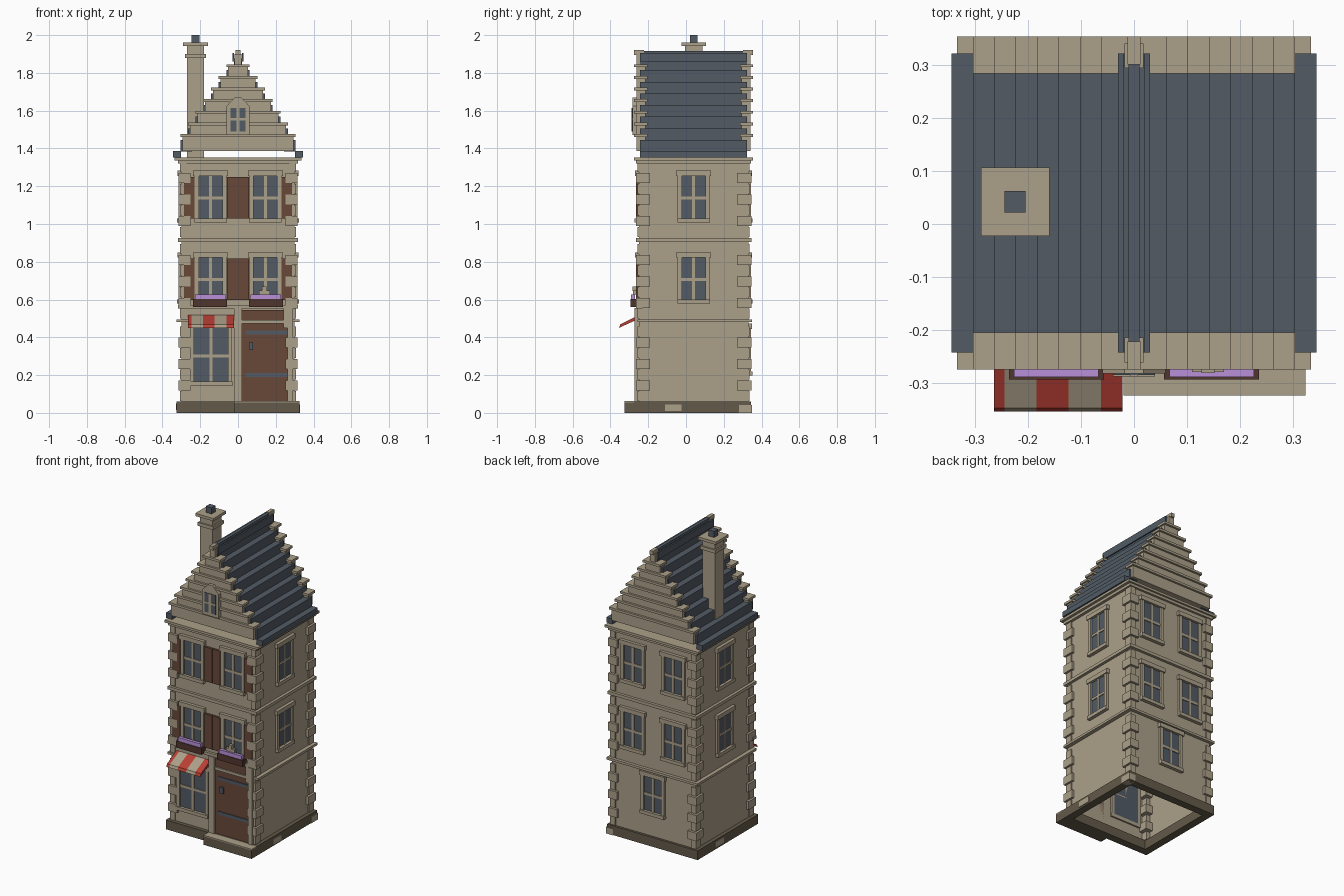
import bpy, bmesh
from mathutils import Vector

if "Cube" in bpy.data.objects:
    bpy.data.objects.remove(bpy.data.objects["Cube"], do_unlink=True)


def material(name, rgb):
    m = bpy.data.materials.new(name)
    m.use_nodes = True
    m.diffuse_color = (*rgb, 1)
    m.node_tree.nodes["Principled BSDF"].inputs["Base Color"].default_value = (*rgb, 1)
    return m


STONE = material("beige stone", (0.41, 0.35, 0.25))
SLATE = material("slate blue", (0.085, 0.105, 0.13))
WOOD = material("brown wood", (0.14, 0.065, 0.04))
DARKWOOD = material("dark wood", (0.08, 0.036, 0.026))
PLINTH = material("dark stone", (0.125, 0.102, 0.068))
LILAC = material("lilac", (0.48, 0.28, 0.70))
RED = material("awning red", (0.50, 0.05, 0.035))

HX, Y0, Y1 = 0.30, -0.25, 0.33      # wall planes
YC = (Y0 + Y1) / 2


def finish(name, bm, mat):
    bmesh.ops.recalc_face_normals(bm, faces=bm.faces)
    me = bpy.data.meshes.new(name)
    bm.to_mesh(me)
    bm.free()
    me.materials.append(mat)
    ob = bpy.data.objects.new(name, me)
    bpy.context.collection.objects.link(ob)
    return ob


def add_box(bm, b):
    lo, hi = Vector(b[0::2]), Vector(b[1::2])
    vs = bmesh.ops.create_cube(bm, size=1)["verts"]
    for v in vs:
        v.co = Vector((lo + hi) / 2) + v.co * (hi - lo)


def part(name, mat, boxes):
    """One object from boxes given as x0, x1, y0, y1, z0, z1."""
    bm = bmesh.new()
    for b in boxes:
        add_box(bm, b)
    return finish(name, bm, mat)


def prism(name, mat, points, offset):
    bm = bmesh.new()
    face = bm.faces.new([bm.verts.new(p) for p in points])
    new = bmesh.ops.extrude_face_region(bm, geom=[face])["geom"]
    bmesh.ops.translate(bm, vec=offset, verts=[v for v in new if isinstance(v, bmesh.types.BMVert)])
    return finish(name, bm, mat)


def on_wall(side, u0, u1, d0, d1, z0, z1):
    """Box at u along a wall and d outward from it."""
    if side == "front":
        return (u0, u1, Y0 - d1, Y0 - d0, z0, z1)
    if side == "back":
        return (u0, u1, Y1 + d0, Y1 + d1, z0, z1)
    if side == "right":
        return (-HX - d1, -HX - d0, u0, u1, z0, z1)
    return (HX + d0, HX + d1, u0, u1, z0, z1)


def window(name, side, u, z0, z1, hw=0.062, bar=0.008, trim=True):
    def B(a, b, d, c, e):
        return on_wall(side, u + a, u + b, -0.01, d, c, e)
    part(name + "_glass", SLATE, [B(-hw, hw, 0.004, z0, z1)])
    zm = z0 + (z1 - z0) * 0.48
    boxes = [B(-bar, bar, 0.009, z0, z1), B(-hw, hw, 0.009, zm - bar, zm + bar)]
    for s in (-1, 1):
        a, b = sorted((s * hw, s * (hw + 0.022)))
        boxes.append(B(a, b, 0.014, z0, z1))
    if trim:
        boxes += [B(-hw - 0.03, hw + 0.03, 0.02, z1, z1 + 0.028),
                  B(-hw - 0.024, hw + 0.024, 0.022, z0 - 0.022, z0)]
    part(name + "_frame", STONE, boxes)


# Walls: a box open underneath
walls = part("walls", STONE, [(-HX, HX, Y0, Y1, 0.03, 1.34)])
bm = bmesh.new()
bm.from_mesh(walls.data)
bmesh.ops.delete(bm, geom=[f for f in bm.faces if f.normal.z < -0.5], context="FACES")
bm.to_mesh(walls.data)
bm.free()

# Plinth ring, stray pale stones and doorstep
BX, BY0, BY1, T = 0.325, -0.275, 0.345, 0.05
part("plinth", PLINTH, [(-BX, BX, BY0, BY0 + T, 0, 0.06), (-BX, BX, BY1 - T, BY1, 0, 0.06),
                        (-BX, -BX + T, BY0 + T, BY1 - T, 0, 0.06),
                        (BX - T, BX, BY0 + T, BY1 - T, 0, 0.06)])
part("plinth_stones", STONE, [(0.3, BX + 0.004, -0.11, -0.025, 0.01, 0.045),
                              (0.28, BX + 0.004, 0.28, BY1 + 0.004, 0, 0.042),
                              (-BX - 0.004, -0.3, 0.08, 0.17, 0.015, 0.05)])
part("doorstep", PLINTH, [(-0.02, BX, -0.325, BY0, 0, 0.055)])
part("doorstep_slab", STONE, [(-0.02, BX, -0.325, BY0, 0.055, 0.062)])

# String courses and cornice
part("string_courses", STONE, [
    (-0.318, 0.318, Y0 - 0.016, Y1 + 0.018, 0.905, 0.925),
    (-0.325, 0.325, Y0 - 0.008, Y1 + 0.02, 0.48, 0.495),
    (-0.318, 0.318, Y0 - 0.016, Y0 + 0.02, 0.553, 0.572)])
part("cornice", STONE, [(-0.335, 0.335, -0.275, 0.355, 1.337, 1.352),
                        (-0.318, 0.318, Y0 - 0.014, Y1 + 0.014, 1.32, 1.337)])

# Corner quoins, alternately long and short
quoins = []
for base in (0.06, 0.497, 0.93):
    for k in range(7):
        out, inn = ((0.007, 0.04), (0.016, 0.06))[k % 2]
        z = base + k * 0.057
        for s in (-1, 1):
            xa, xb = sorted((s * (HX + out), s * (HX - inn + 0.012)))
            quoins.append((xa, xb, Y0 - out, Y0 + inn, z + 0.002, z + 0.055))
            quoins.append((xa, xb, Y1 - inn, Y1 + out, z + 0.002, z + 0.055))
part("quoins", STONE, quoins)

# Windows of the two upper storeys, with shutters on the front
for storey, z0, z1 in (("middle", 0.6, 0.822), ("upper", 1.03, 1.255)):
    for side in ("front", "back"):
        for label, u in (("right", -0.145), ("left", 0.145)):
            window(f"{storey}_{side}_{label}_window", side, u, z0, z1)
    for side in ("left", "right"):
        window(f"{storey}_{side}_window", side, YC, z0, z1)
    part(storey + "_shutters", WOOD, [on_wall("front", a, b, 0, 0.014, z0 - 0.002, z1 - 0.005)
         for a, b in ((-0.285, -0.23), (-0.057, -0.001), (0.001, 0.057), (0.23, 0.285))])
window("ground_back_window", "back", 0, 0.22, 0.445)
window("shop_window", "front", -0.143, 0.165, 0.45, hw=0.09)

# Flower boxes and a small sitting cat
for label, u in (("right", -0.147), ("left", 0.147)):
    part(label + "_flower_box", DARKWOOD, [(u - 0.09, u + 0.09, -0.294, Y0, 0.56, 0.602)])
    part(label + "_flowers", LILAC, [(u - 0.08, u + 0.08, -0.29, Y0 - 0.02, 0.6, 0.627)])
part("cat", STONE, [(0.11, 0.17, -0.28, -0.262, 0.627, 0.648),
                    (0.128, 0.152, -0.282, -0.262, 0.645, 0.67)])

# Striped awning
edges = (-0.265, -0.245, -0.185, -0.124, -0.062, -0.022)
for i, (a, b) in enumerate(zip(edges, edges[1:])):
    yz = ((-0.25, 0.517), (-0.348, 0.468), (-0.355, 0.45), (-0.25, 0.498))
    prism(f"awning_stripe_{i + 1}", STONE if i % 2 else RED, [(a, y, z) for y, z in yz], (b - a, 0, 0))

# Door with surround and ironwork
part("door", WOOD, [on_wall("front", 0.02, 0.265, 0, 0.008, 0.06, 0.545)])
part("door_surround", STONE, [
    on_wall("front", -0.02, 0.02, 0, 0.022, 0.06, 0.555),
    on_wall("front", 0.262, 0.29, 0, 0.022, 0.06, 0.555),
    on_wall("front", 0.02, 0.262, 0, 0.016, 0.474, 0.492),
    on_wall("front", 0.24, 0.262, 0, 0.016, 0.45, 0.555)])
part("door_iron", SLATE, [
    on_wall("front", 0.04, 0.262, 0, 0.014, 0.415, 0.435),
    on_wall("front", 0.04, 0.262, 0, 0.014, 0.19, 0.21),
    on_wall("front", 0.058, 0.08, 0, 0.02, 0.333, 0.372)])

# Stepped roof shell with gutters and ridge
RUN, RISE, STEPS = 0.0405, 0.0615, 8
roof = []
for s in (-1, 1):
    for i in range(STEPS):
        w, top = 0.305 - RUN * i, 1.445 + RISE * i
        xa, xb = sorted((s * w, s * max(w - RUN - 0.02, 0)))
        roof.append((xa, xb, -0.243, 0.323, top - 0.0625, top))
    for a, b, z0, z1 in ((0.302, 0.345, 1.352, 1.386), (0.02, 0.03, 1.86, 1.905)):
        xa, xb = sorted((s * a, s * b))
        roof.append((xa, xb, -0.243, 0.323, z0, z1))
part("stepped_roof", SLATE, roof)
part("ridge", SLATE, [(-0.01, 0.01, -0.222, 0.302, 1.87, 1.915)])

# Crow-stepped gables with copings
for label, flip in (("front", False), ("back", True)):
    def Y(a, b):
        return (2 * YC - b, 2 * YC - a) if flip else (a, b)
    wall, cap = [], []
    for i in range(7):
        w, top = 0.295 - RUN * i, 1.476 + RISE * i
        wall.append((-w, w, *Y(-0.262, -0.215), 1.387 if i == 0 else top - RISE, top - 0.014))
        cap.append((-w - 0.01, w + 0.01, *Y(-0.275, -0.205), top - 0.015, top))
    wall.append((-0.018, 0.018, *Y(-0.262, -0.215), 1.845, 1.9))
    cap.append((-0.012, 0.012, *Y(-0.275, -0.222), 1.895, 1.92))
    part(label + "_gable", STONE, wall)
    part(label + "_coping", STONE, cap)

# Attic window with a pointed surround
outline = ((-0.06, 1.47), (0.06, 1.47), (0.06, 1.625), (0.018, 1.67), (-0.018, 1.67), (-0.06, 1.625))
prism("attic_surround", STONE, [(x, -0.283, z) for x, z in outline], (0, 0.03, 0))
part("attic_glass", SLATE, [(-0.04, 0.04, -0.286, -0.28, 1.49, 1.615)])
part("attic_bars", STONE, [(-0.008, 0.008, -0.289, -0.28, 1.49, 1.615),
                           (-0.04, 0.04, -0.289, -0.28, 1.548, 1.56)])

# Chimney
CX, CY = -0.225, 0.042
part("chimney", STONE, [(CX - h, CX + h, CY - h, CY + h, z0, z1) for h, z0, z1 in
                        ((0.046, 1.345, 1.945), (0.055, 1.878, 1.9), (0.065, 1.942, 1.96))])
part("chimney_pot", SLATE, [(CX - 0.02, CX + 0.02, CY - 0.02, CY + 0.02, 1.96, 2.0)])
